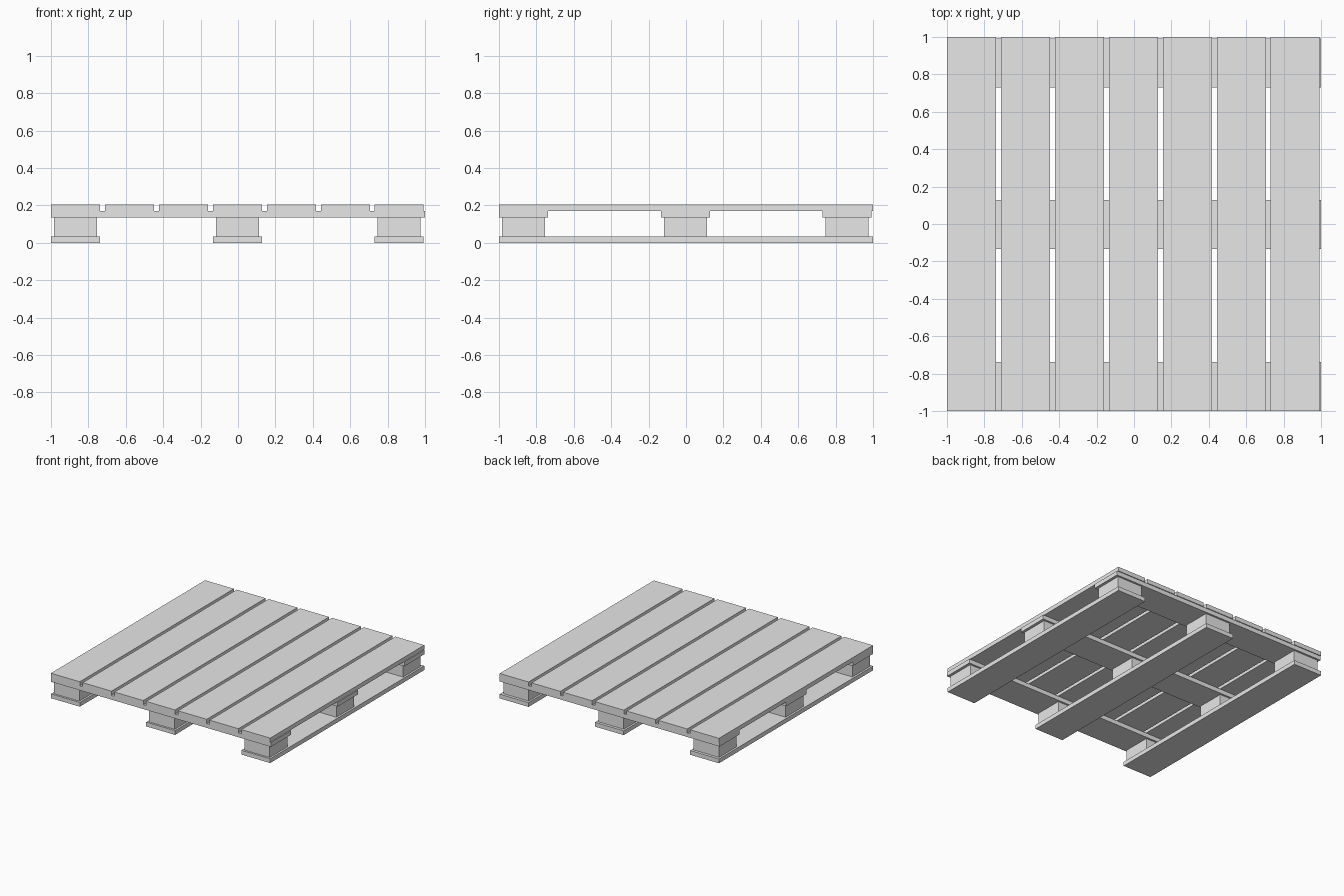
import bpy
import bmesh
from mathutils import Matrix, Vector

default = bpy.data.objects.get("Cube")
if default:
    bpy.data.objects.remove(default, do_unlink=True)

# Plain grey finish
GREY = (0.8, 0.8, 0.8, 1.0)
grey = bpy.data.materials.new("plain_grey")
grey.use_nodes = True
grey.diffuse_color = GREY
grey.node_tree.nodes["Principled BSDF"].inputs["Base Color"].default_value = GREY


def box(name, x, y, z):
    """Add a box from (low, high) ranges on each axis."""
    low, high = (Vector(c) for c in zip(x, y, z))
    place = Matrix.Translation((low + high) / 2) @ Matrix.Diagonal((high - low).to_4d())
    bm = bmesh.new()
    bmesh.ops.create_cube(bm, size=1, matrix=place)
    mesh = bpy.data.meshes.new(name)
    bm.to_mesh(mesh)
    bm.free()
    mesh.materials.append(grey)
    obj = bpy.data.objects.new(name, mesh)
    bpy.context.collection.objects.link(obj)
    return obj


FULL = (-1, 1)
BOARD = 0.262          # board width
BLOCK = 0.23           # block width
INSET = 0.016          # block edge behind board edge
BOTTOM, BLOCK_TOP, CROSS_TOP, TOP = 0.035, 0.135, 0.17, 0.205
rows = [-1, -0.134, 0.731]   # low edges of the three rows, both ways

# Deck boards running front to back
for i in range(7):
    x = -1 + i * 0.2885
    box(f"deck_board_{i + 1}", (x, x + BOARD), FULL, (CROSS_TOP, TOP))

for i, low in enumerate(rows, 1):
    span = (low, low + BOARD)
    # Cross boards under the deck, and runners on the floor
    box(f"cross_board_{i}", FULL, span, (BLOCK_TOP, CROSS_TOP))
    box(f"bottom_runner_{i}", span, FULL, (0, BOTTOM))
    # Spacer blocks between runners and cross boards
    for j, y in enumerate(rows, 1):
        box(f"spacer_block_{i}_{j}",
            (low + INSET, low + INSET + BLOCK),
            (y + INSET, y + INSET + BLOCK),
            (BOTTOM, BLOCK_TOP))
